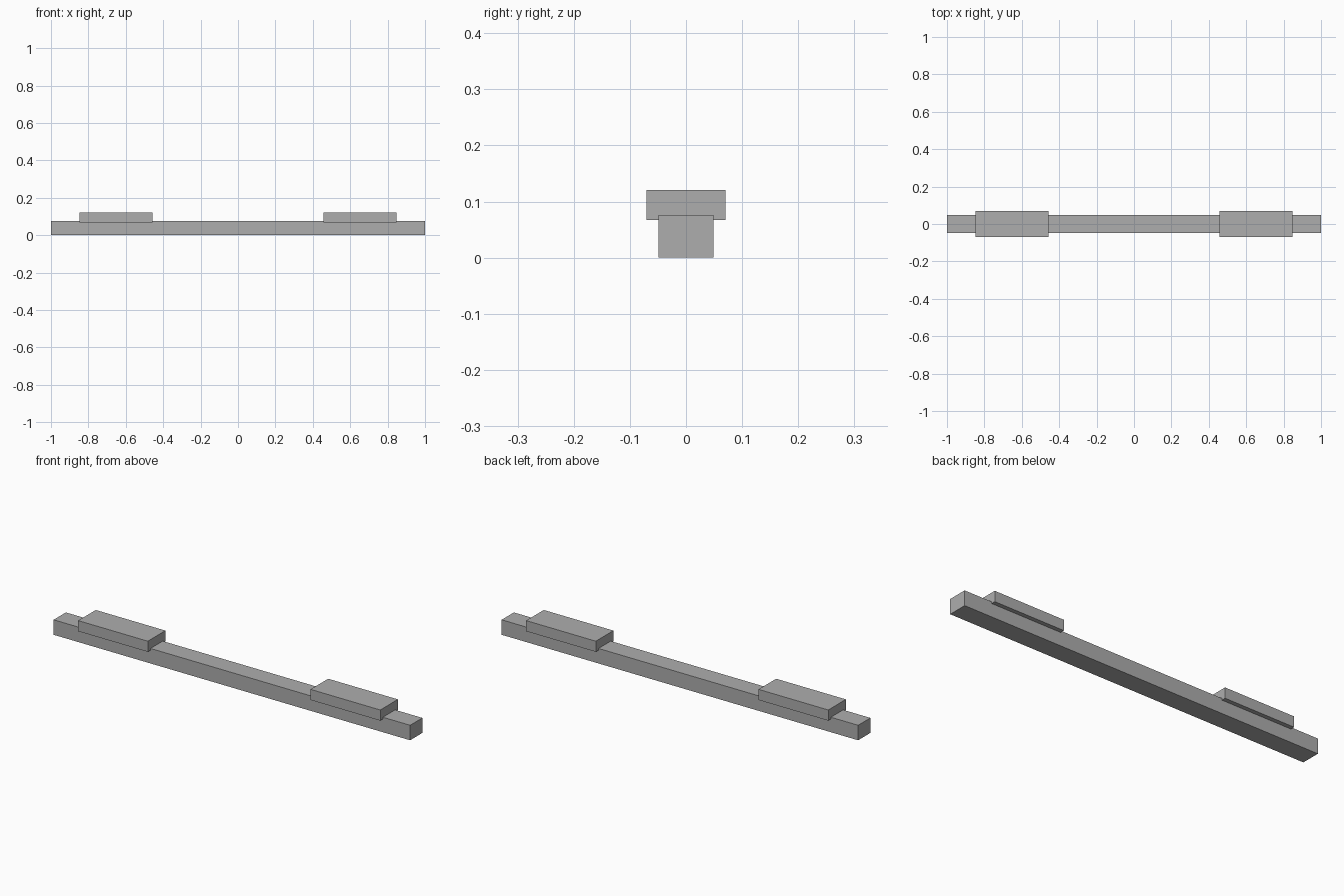
import bpy

# Remove the default object
cube = bpy.data.objects.get("Cube")
if cube:
    bpy.data.objects.remove(cube, do_unlink=True)

# Single plain grey
grey = bpy.data.materials.new("plain_grey")
grey.use_nodes = True
colour = (0.42, 0.42, 0.42, 1)
grey.diffuse_color = colour
grey.node_tree.nodes["Principled BSDF"].inputs["Base Color"].default_value = colour


def box(name, centre_x, length, depth, bottom, top):
    """Add a flat-shaded box centred on y = 0."""
    bpy.ops.mesh.primitive_cube_add(size=1, location=(centre_x, 0, (bottom + top) / 2))
    obj = bpy.context.object
    obj.name = obj.data.name = name
    obj.scale = (length, depth, top - bottom)
    bpy.ops.object.transform_apply(location=False, rotation=False, scale=True)
    obj.data.materials.append(grey)
    return obj


# Long square beam
box("beam", 0, 2, 0.098, 0, 0.076)

# Wider pads sunk slightly into the top of the beam
for side, name in ((1, "left_pad"), (-1, "right_pad")):
    box(name, side * 0.652, 0.391, 0.141, 0.067, 0.121)
